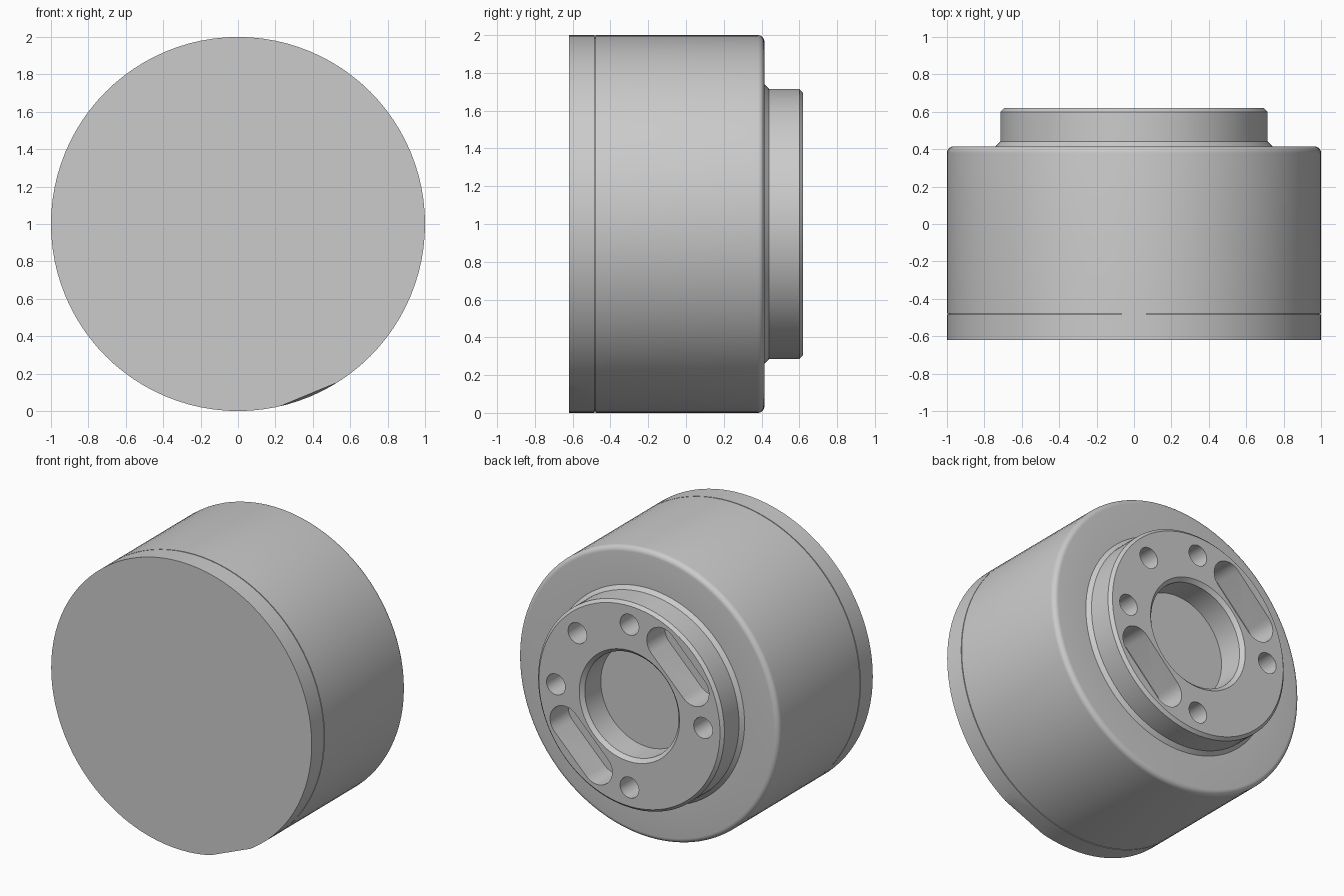
import bpy, bmesh
from math import sin, cos, pi, radians
from mathutils import Vector

cube = bpy.data.objects.get("Cube")
if cube:
    bpy.data.objects.remove(cube, do_unlink=True)

grey = bpy.data.materials.new("plain grey")
grey.use_nodes = True
grey.diffuse_color = (0.6, 0.6, 0.6, 1)
grey.node_tree.nodes["Principled BSDF"].inputs["Base Color"].default_value = (0.6, 0.6, 0.6, 1)

CENTRE = Vector((0, 0, 1))
BACK = 0.62       # rear face of the boss
SEAM = -0.485     # joint between lid and body


def make_object(name, bm):
    bmesh.ops.recalc_face_normals(bm, faces=bm.faces)
    mesh = bpy.data.meshes.new(name)
    bm.to_mesh(mesh)
    bm.free()
    mesh.materials.append(grey)
    obj = bpy.data.objects.new(name, mesh)
    bpy.context.collection.objects.link(obj)
    return obj


def lathe(profile, steps=96):
    """Turn a (radius, y) profile around the y axis."""
    bm = bmesh.new()
    verts = [bm.verts.new((r, y, 1)) for r, y in profile]
    edges = [bm.edges.new(pair) for pair in zip(verts, verts[1:])]
    bmesh.ops.spin(bm, geom=verts + edges, cent=CENTRE, axis=(0, 1, 0),
                   angle=2 * pi, steps=steps, use_duplicate=False)
    bmesh.ops.remove_doubles(bm, verts=bm.verts, dist=0.0005)
    return bm


def pocket(bm, distance, angle, radius, length=0, depth=0.2):
    """Add a round or tangential pill-shaped cutter on the rear face."""
    radial = Vector((cos(angle), 0, sin(angle)))
    along = Vector((-sin(angle), 0, cos(angle)))
    middle = CENTRE + radial * distance + Vector((0, BACK - depth, 0))
    ring = []
    for half in (1, -1):
        for i in range(17 if length else 16):
            a = pi * i / 16
            p = middle + half * (along * (length / 2 + radius * sin(a)) + radial * radius * cos(a))
            ring.append(bm.verts.new(p))
    face = bm.faces.new(ring)
    out = bmesh.ops.extrude_face_region(bm, geom=[face])["geom"]
    top = [v for v in out if isinstance(v, bmesh.types.BMVert)]
    bmesh.ops.translate(bm, verts=top, vec=(0, depth + 0.1, 0))


def smooth(obj):
    bpy.ops.object.select_all(action="DESELECT")
    obj.select_set(True)
    bpy.context.view_layer.objects.active = obj
    bpy.ops.object.shade_smooth_by_angle(angle=radians(25))


# Body: drum, rounded shoulder, stepped boss and chamfered bore
fillet = 0.035
shoulder = [(1 - fillet + fillet * cos(a), 0.415 - fillet + fillet * sin(a))
            for a in (pi / 2 * i / 6 for i in range(7))]
body = make_object("drum_body", lathe(
    [(0, SEAM), (0.992, SEAM), (0.992, SEAM + 0.006), (1, SEAM + 0.006)] + shoulder +
    [(0.74, 0.415), (0.715, 0.44), (0.715, 0.6), (0.695, BACK),
     (0.385, BACK), (0.36, 0.595), (0.36, 0.42), (0, 0.42)]))

# Screw holes and slots in the boss
bm = bmesh.new()
for degrees in (0, 45, 90, 180, 270):
    pocket(bm, 0.565, radians(degrees), 0.072)
for degrees in (135, 315):
    pocket(bm, 0.525, radians(degrees), 0.115, length=0.35)
cutter = make_object("pocket_cutter", bm)
cutter.hide_render = True
cut = body.modifiers.new("pockets", "BOOLEAN")
cut.operation = "DIFFERENCE"
cut.solver = "EXACT"
cut.object = cutter
bpy.context.view_layer.update()
result = bpy.data.meshes.new_from_object(body.evaluated_get(bpy.context.evaluated_depsgraph_get()))
body.modifiers.clear()
body.data = result
bpy.data.objects.remove(cutter, do_unlink=True)
smooth(body)

# Front lid with a small slanted flat on its lower edge
bm = lathe([(0, -BACK), (1, -BACK), (1, SEAM), (0, SEAM)])
angle = radians(-67.5)
outward = Vector((cos(angle), 0, sin(angle)))
normal = outward - Vector((0, 0.12, 0))
cut_geom = bm.verts[:] + bm.edges[:] + bm.faces[:]
out = bmesh.ops.bisect_plane(bm, geom=cut_geom, plane_no=normal, clear_outer=True,
                             plane_co=CENTRE + outward * 0.986 + Vector((0, -BACK, 0)))
bmesh.ops.holes_fill(bm, edges=[e for e in bm.edges if e.is_boundary])
smooth(make_object("front_lid", bm))
